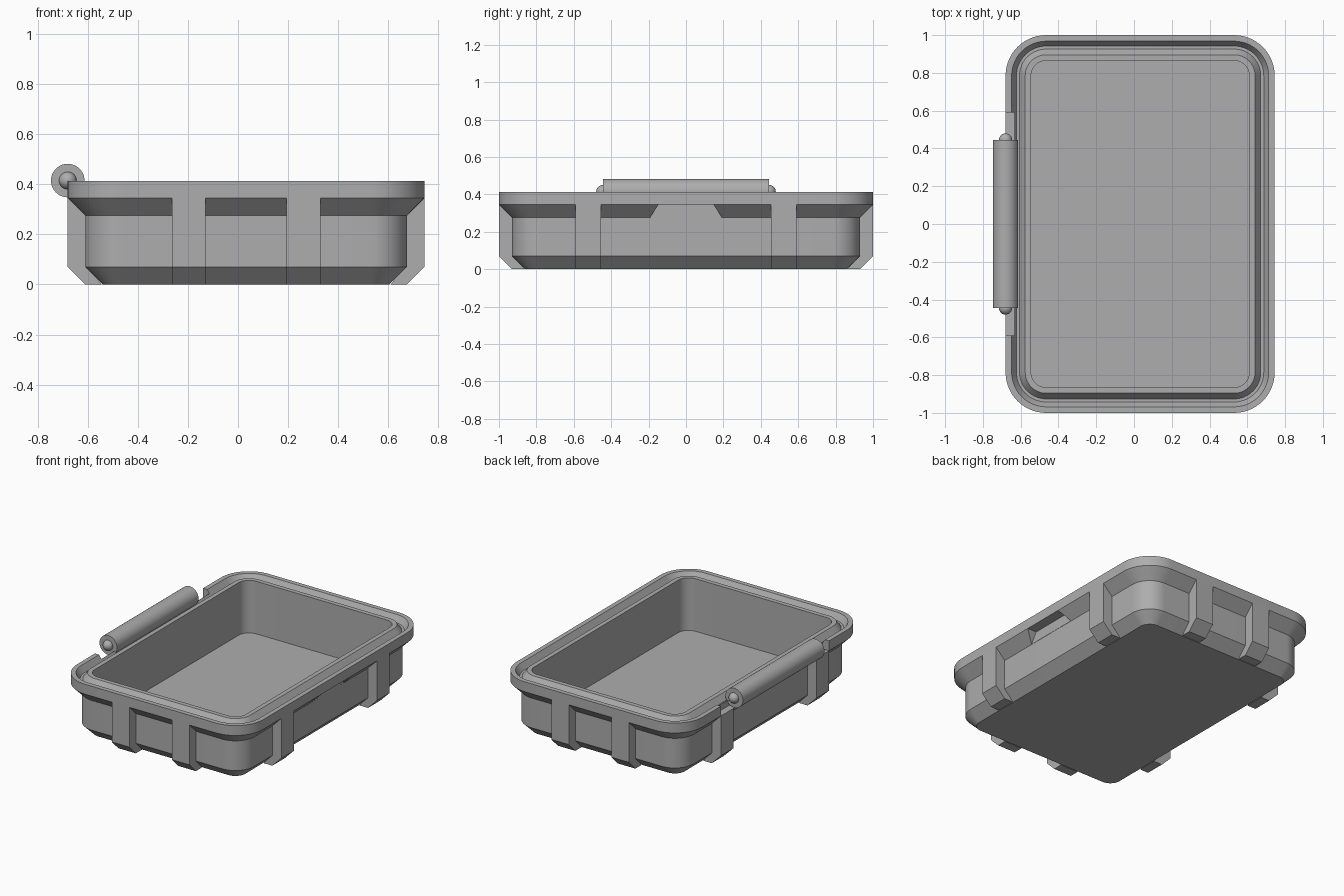
import bpy, bmesh, math
from mathutils import Vector, Matrix

cube = bpy.data.objects.get("Cube")
if cube:
    bpy.data.objects.remove(cube, do_unlink=True)

grey = bpy.data.materials.new("plain_grey")
grey.use_nodes = True
COLOUR = (0.42, 0.42, 0.42, 1)
grey.diffuse_color = COLOUR
grey.node_tree.nodes["Principled BSDF"].inputs["Base Color"].default_value = COLOUR

CENTRE = Vector((0.0325, 0, 0))
HALF_X, HALF_Y, RADIUS = 0.7125, 1.0, 0.215
RIM, FLANGE, BODY_TOP, BEVEL = 0.413, 0.345, 0.275, 0.07


def finish(name, bm):
    bmesh.ops.recalc_face_normals(bm, faces=bm.faces)
    mesh = bpy.data.meshes.new(name)
    bm.to_mesh(mesh)
    bm.free()
    mesh.materials.append(grey)
    obj = bpy.data.objects.new(name, mesh)
    bpy.context.collection.objects.link(obj)
    return obj


def activate(obj):
    bpy.ops.object.select_all(action='DESELECT')
    obj.select_set(True)
    bpy.context.view_layer.objects.active = obj


def smooth(obj):
    activate(obj)
    bpy.ops.object.shade_smooth_by_angle(angle=math.radians(25))


def rounded_ring(bm, inset, z, steps=14):
    """Rounded rectangle, offset inward from the outer edge of the flange."""
    r = RADIUS - inset
    cx, cy = HALF_X - RADIUS, HALF_Y - RADIUS
    verts = []
    for quarter, (sx, sy) in enumerate([(1, 1), (-1, 1), (-1, -1), (1, -1)]):
        for i in range(steps + 1):
            a = math.pi / 2 * (quarter + i / steps)
            verts.append(bm.verts.new(CENTRE + Vector(
                (sx * cx + r * math.cos(a), sy * cy + r * math.sin(a), z))))
    return verts


def prism(name, profile, matrix, width):
    """Extrude an (x, z) profile along local y, centred on it."""
    bm = bmesh.new()
    base = [bm.verts.new((x, -width / 2, z)) for x, z in profile]
    face = bm.faces.new(base)
    out = bmesh.ops.extrude_face_region(bm, geom=[face])
    moved = [v for v in out["geom"] if isinstance(v, bmesh.types.BMVert)]
    bmesh.ops.translate(bm, verts=moved, vec=(0, width, 0))
    bmesh.ops.transform(bm, matrix=matrix, verts=bm.verts)
    return finish(name, bm)


def cut(target, cutter):
    mod = target.modifiers.new("cut", 'BOOLEAN')
    mod.operation = 'DIFFERENCE'
    mod.solver = 'EXACT'
    mod.object = cutter
    activate(target)
    bpy.ops.object.modifier_apply(modifier=mod.name)
    bpy.data.objects.remove(cutter, do_unlink=True)


# Hollow tray: outer wall, flange, sealing groove, inner lip, inner wall
GROOVE, FLOOR = 0.372, 0.05
section = [(0.14, 0), (BEVEL, BEVEL), (BEVEL, BODY_TOP), (0, FLANGE), (0, RIM),
           (0.032, RIM), (0.058, GROOVE), (0.074, GROOVE),
           (0.104, RIM), (0.135, RIM), (0.135, FLOOR)]
bm = bmesh.new()
rings = [rounded_ring(bm, inset, z) for inset, z in section]
for low, high in zip(rings, rings[1:]):
    for i in range(len(low)):
        j = (i + 1) % len(low)
        bm.faces.new((low[i], low[j], high[j], high[i]))
bm.faces.new(rings[0][::-1])
bm.faces.new(rings[-1])
tray = finish("tray", bm)

# Hinge gap in the flange on one long side
gap = prism("hinge_gap", [(-0.8, FLANGE), (-0.632, FLANGE), (-0.632, 0.5), (-0.8, 0.5)],
            Matrix.Identity(4), 1.18)
cut(tray, gap)

# Latch notch under the flange on the opposite long side
turn = Matrix.Translation((0.776, 0, 0)) @ Matrix.Rotation(math.pi / 2, 4, 'Z')
notch = prism("latch_notch", [(-0.196, 0.27), (0.196, 0.27), (0.147, FLANGE), (-0.147, FLANGE)],
              turn, 0.2)
cut(tray, notch)
smooth(tray)

# Stiffening ribs, two on each side, flush with the flange
rib_profile = [(0, FLANGE), (0, BEVEL), (-0.07, 0), (-0.135, 0), (-0.09, 0.06), (-0.09, FLANGE)]
sides = [("front", -90, HALF_Y, 0.2295), ("back", 90, HALF_Y, 0.2295),
         ("left", 0, HALF_X, 0.5225), ("right", 180, HALF_X, 0.5225)]
for side, angle, reach, offset in sides:
    for n, sign in enumerate((-1, 1), 1):
        matrix = (Matrix.Translation(CENTRE)
                  @ Matrix.Rotation(math.radians(angle), 4, 'Z')
                  @ Matrix.Translation((reach, sign * offset, 0)))
        prism(f"{side}_rib_{n}", rib_profile, matrix, 0.135)

# Hinge barrel with a rounded pin at each end
AXIS = Vector((-0.68, 0, 0.415))
bm = bmesh.new()
bmesh.ops.create_cone(bm, cap_ends=True, segments=48, radius1=0.067, radius2=0.067, depth=0.89,
                      matrix=Matrix.Translation(AXIS) @ Matrix.Rotation(math.pi / 2, 4, 'X'))
smooth(finish("hinge_barrel", bm))
for n, sign in enumerate((-1, 1), 1):
    bm = bmesh.new()
    bmesh.ops.create_uvsphere(bm, u_segments=24, v_segments=16, radius=0.035,
                              matrix=Matrix.Translation(AXIS + Vector((0, sign * 0.445, 0))))
    smooth(finish(f"hinge_pin_{n}", bm))
